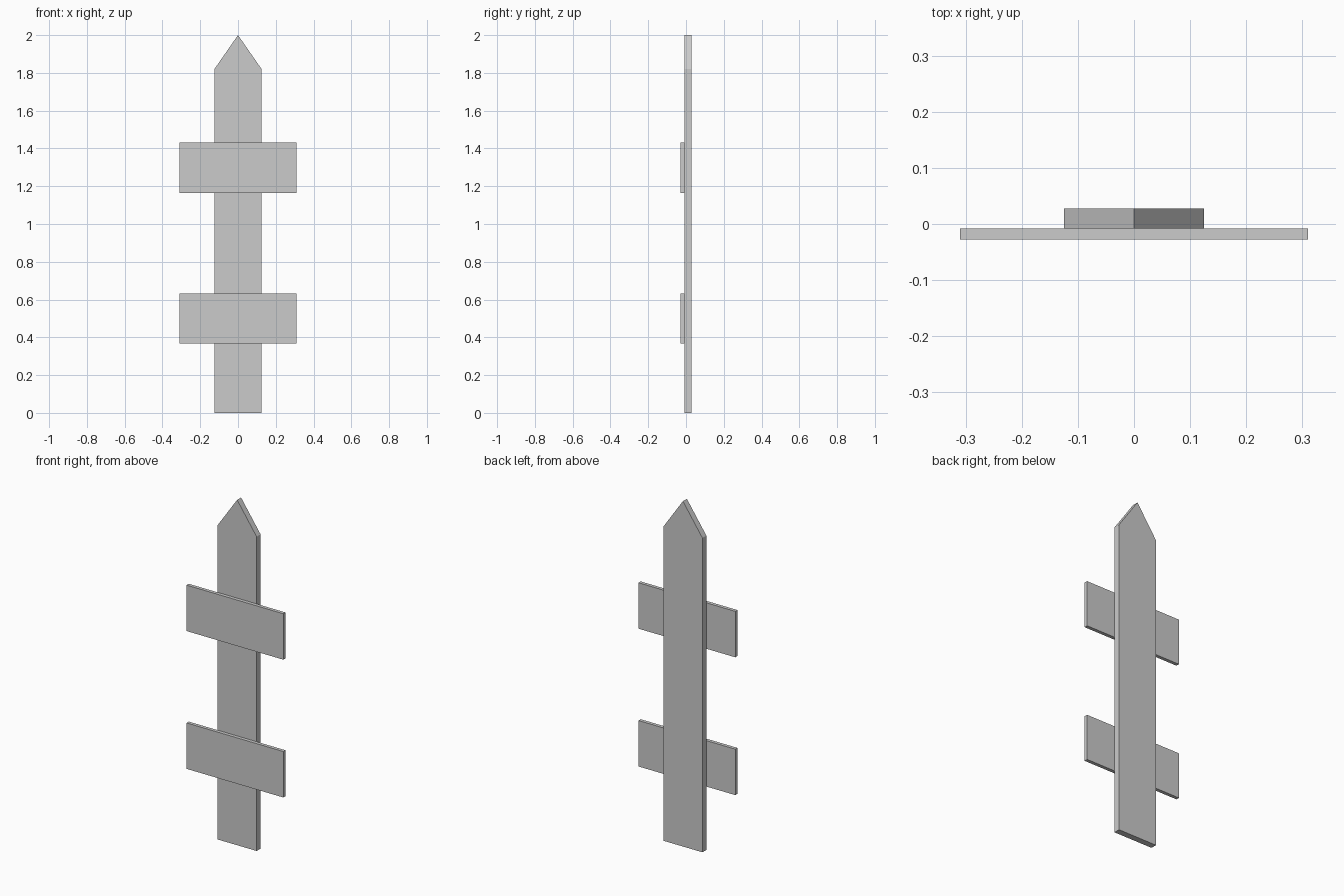
import bpy, bmesh

if "Cube" in bpy.data.objects:
    bpy.data.objects.remove(bpy.data.objects["Cube"])


def extrude_profile(name, profile, y_front, y_back):
    """Extrude an x-z outline from y_front to y_back."""
    bm = bmesh.new()
    face = bm.faces.new([bm.verts.new((x, y_front, z)) for x, z in profile])
    geom = bmesh.ops.extrude_face_region(bm, geom=[face])["geom"]
    moved = [v for v in geom if isinstance(v, bmesh.types.BMVert)]
    bmesh.ops.translate(bm, verts=moved, vec=(0, y_back - y_front, 0))
    bmesh.ops.recalc_face_normals(bm, faces=bm.faces)
    mesh = bpy.data.meshes.new(name)
    bm.to_mesh(mesh)
    bm.free()
    obj = bpy.data.objects.new(name, mesh)
    bpy.context.collection.objects.link(obj)
    return obj


FRONT, JOINT, BACK = -0.028, -0.008, 0.028

# Upright picket with a pointed top
W = 0.125
extrude_profile("picket", [(-W, 0), (W, 0), (W, 1.82), (0, 2), (-W, 1.82)], JOINT, BACK)

# Two cross rails on the front of the picket
R, H = 0.31, 0.133
for name, z in (("lower_rail", 0.50), ("upper_rail", 1.298)):
    extrude_profile(name, [(-R, z - H), (R, z - H), (R, z + H), (-R, z + H)], FRONT, JOINT)
